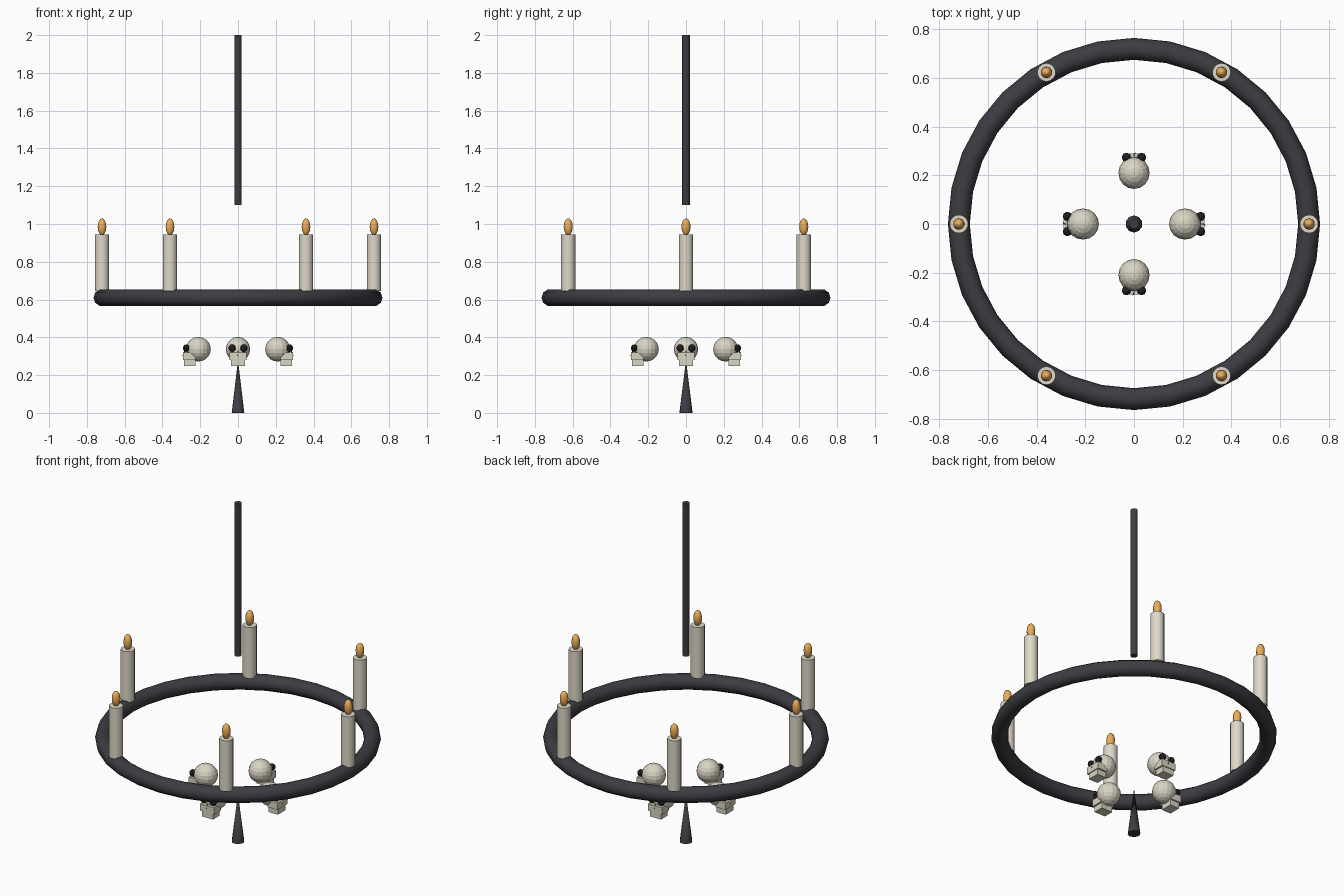
import bpy
from math import sin, cos, pi, radians
from mathutils import Matrix

if "Cube" in bpy.data.objects:
    bpy.data.objects.remove(bpy.data.objects["Cube"])


def material(name, rgb):
    m = bpy.data.materials.new(name)
    m.diffuse_color = (*rgb, 1)
    m.use_nodes = True
    m.node_tree.nodes["Principled BSDF"].inputs["Base Color"].default_value = m.diffuse_color
    return m


IRON = material("dark_iron", (0.045, 0.045, 0.055))
WAX = material("wax", (0.74, 0.69, 0.58))
BONE = material("bone", (0.70, 0.66, 0.55))
FLAME = material("flame", (0.85, 0.42, 0.10))
SOCKET = material("socket", (0.015, 0.015, 0.018))


def finish(name, mat, smooth=False):
    ob = bpy.context.object
    ob.name = name
    ob.data.materials.append(mat)
    if smooth:
        bpy.ops.object.shade_smooth_by_angle(angle=radians(40))
    return ob


def cone(name, mat, r1, r2, z0, z1, sides, x=0, y=0):
    bpy.ops.mesh.primitive_cone_add(vertices=sides, radius1=r1, radius2=r2,
                                    depth=z1 - z0, location=(x, y, (z0 + z1) / 2))
    return finish(name, mat, True)


def ball(name, mat, loc, size, segs, rings, smooth=False):
    bpy.ops.mesh.primitive_uv_sphere_add(segments=segs, ring_count=rings,
                                         radius=1, location=loc)
    bpy.context.object.scale = size
    return finish(name, mat, smooth)


def box(name, mat, lo, hi):
    bpy.ops.mesh.primitive_cube_add(size=1, location=[(a + b) / 2 for a, b in zip(lo, hi)])
    bpy.context.object.scale = [b - a for a, b in zip(lo, hi)]
    return finish(name, mat)


# Hanging rod, bottom spike and ring
cone("hanging_rod", IRON, 0.02, 0.02, 1.1, 2.0, 10)
cone("bottom_spike", IRON, 0.035, 0.0, 0.0, 0.28, 10)
bpy.ops.mesh.primitive_torus_add(major_radius=0.72, minor_radius=0.045,
                                 major_segments=32, minor_segments=10,
                                 location=(0, 0, 0.61))
finish("ring", IRON, True)

# Six candles with flames
for i in range(6):
    x, y = 0.72 * cos(i * pi / 3), 0.72 * sin(i * pi / 3)
    cone(f"candle_{i}", WAX, 0.038, 0.038, 0.645, 0.945, 14, x, y)
    ball(f"flame_{i}", FLAME, (x, y, 0.985), (0.024, 0.024, 0.045), 10, 8, True)


# Skull modelled facing +x, then turned about the centre
def skull(index, angle):
    parts = [
        ball("cranium", BONE, (0.21, 0, 0.337), (0.066, 0.064, 0.065), 16, 10),
        box("upper_jaw", BONE, (0.225, -0.046, 0.28), (0.290, 0.046, 0.321)),
        box("lower_jaw", BONE, (0.225, -0.036, 0.247), (0.285, 0.036, 0.285)),
    ]
    for side in (-1, 1):
        parts.append(ball("eye_socket", SOCKET, (0.274, side * 0.031, 0.343),
                          (0.018, 0.019, 0.020), 10, 8))
    # Triangular nose opening
    bpy.ops.mesh.primitive_cone_add(vertices=3, radius1=0.011, radius2=0.0, depth=0.03,
                                    location=(0.284, 0, 0.317))
    parts.append(finish("nose", SOCKET))
    bpy.context.view_layer.update()
    turn = Matrix.Rotation(angle, 4, 'Z')
    for p in parts:
        p.matrix_world = turn @ p.matrix_world
        p.name = f"skull_{index}_{p.name.split('.')[0]}"


for k in range(4):
    skull(k, k * pi / 2)
